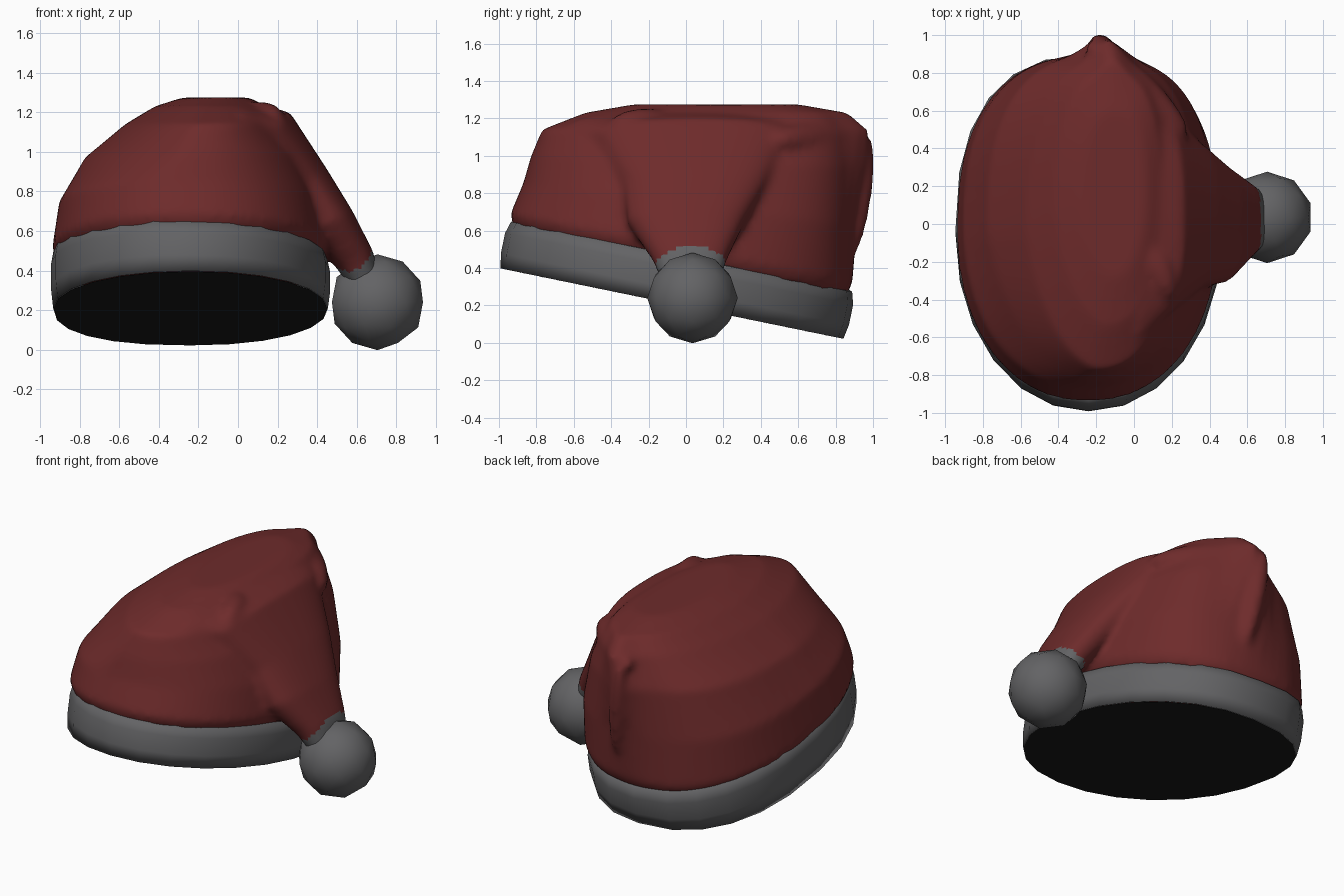
import bpy, bmesh, math
from mathutils import Vector, Matrix

if "Cube" in bpy.data.objects:
    bpy.data.objects.remove(bpy.data.objects["Cube"])


def material(name, rgb):
    m = bpy.data.materials.new(name)
    m.diffuse_color = (*rgb, 1)
    m.use_nodes = True
    m.node_tree.nodes["Principled BSDF"].inputs["Base Color"].default_value = m.diffuse_color
    return m


RED = material("dark red cloth", (0.155, 0.024, 0.024))
GREY = material("grey fur", (0.125, 0.125, 0.13))
BLACK = material("black lining", (0.012, 0.012, 0.012))
POM = Vector((0.705, 0.035, 0.24))


def loft(bm, rings, cap_start=True, cap_end=True, closed=False):
    """Skin a list of equally long point rings."""
    vs = [[bm.verts.new(p) for p in r] for r in rings]
    n = len(vs[0])
    pairs = list(zip(vs, vs[1:])) + ([(vs[-1], vs[0])] if closed else [])
    for a, b in pairs:
        for i in range(n):
            j = (i + 1) % n
            bm.faces.new((a[i], a[j], b[j], b[i]))
    if cap_start and not closed:
        bm.faces.new(vs[0][::-1])
    if cap_end and not closed:
        bm.faces.new(vs[-1])


def finish(bm, name, mats, smooth=True):
    bmesh.ops.recalc_face_normals(bm, faces=bm.faces)
    me = bpy.data.meshes.new(name)
    bm.to_mesh(me)
    bm.free()
    ob = bpy.data.objects.new(name, me)
    bpy.context.collection.objects.link(ob)
    for m in mats:
        me.materials.append(m)
    for p in me.polygons:
        p.use_smooth = smooth
    return ob


def spow(v, e):
    return math.copysign(abs(v) ** e, v)


# tilted frame of the opening: low at the back, high at the front
TILT = Matrix.Translation((-0.24, -0.075, 0.21)) @ Matrix.Rotation(math.radians(-11.6), 4, 'X')


def brim_ring(scale, h, n=24):
    out = []
    for i in range(n):
        a = 2 * math.pi * i / n
        c, s = math.cos(a), math.sin(a)
        hh = h * (1 + 0.2 * max(0, -c))
        e = 0.97 if s < 0 else 0.83 if c < 0 else 0.92
        out.append(TILT @ Vector((0.705 * scale * spow(c, e), 0.95 * scale * spow(s, e), hh)))
    return out


# fur brim
bm = bmesh.new()
loft(bm, [brim_ring(0.95, 0.01), brim_ring(0.985, 0), brim_ring(1.0, 0.08), brim_ring(1.0, 0.19),
          brim_ring(0.98, 0.255), brim_ring(0.94, 0.26)], closed=True)
finish(bm, "fur_brim", [GREY])

# dark flat lining that closes the opening
bm = bmesh.new()
bm.faces.new([bm.verts.new(p) for p in brim_ring(0.98, -0.001)][::-1])
lining = bpy.data.meshes.new("lining")
bm.to_mesh(lining)
bm.free()
lining.materials.append(BLACK)
bpy.context.collection.objects.link(bpy.data.objects.new("lining", lining))

# cloth crown: height, slope, left, right, front, back, back pinch
LEVELS = [
    (0.43, 0.20, -0.90, 0.42, -0.92, 0.86, 0.00),
    (0.50, 0.20, -0.94, 0.45, -0.94, 0.89, 0.00),
    (0.74, 0.13, -0.905, 0.41, -0.87, 0.89, 0.03),
    (0.97, 0.03, -0.775, 0.33, -0.83, 0.89, 0.10),
    (1.14, 0.00, -0.57, 0.22, -0.77, 0.86, 0.12),
    (1.23, 0.00, -0.42, 0.14, -0.54, 0.80, 0.07),
    (1.275, 0.00, -0.28, 0.06, -0.28, 0.60, 0.00),
]
bm = bmesh.new()
rings = []
for k, (z0, slope, left, right, front, back, pinch) in enumerate(LEVELS):
    ring = []
    for i in range(72):
        a = 2 * math.pi * i / 72
        c, s = math.cos(a), math.sin(a)
        # fuller at the back, flatter at the upper front left
        blend = min(1, abs(4 * c * s))
        e = 0.92
        if s > 0:
            e -= blend * ((0.20 if k > 1 else 0.10) if c > 0 else (0.08 if k < 4 else 0))
        elif c < 0 and k > 2:
            e += 0.20 * blend
        x = (left + right) / 2 + (right - left) / 2 * spow(c, e)
        y = (front + back) / 2 + (back - front) / 2 * spow(s, e)
        y += pinch * math.exp(-((a - 1.5) / 0.16) ** 2)
        ring.append((x, y, z0 - slope * y))
    rings.append(ring)
loft(bm, rings)

# folded-over tail: x, z, front y, back y, half thickness, outward angle
TAIL = [
    (-0.28, 1.11, -0.52, 0.86, 0.09, 90),
    (0.02, 1.13, -0.64, 0.76, 0.125, 85),
    (0.17, 1.07, -0.48, 0.56, 0.16, 55),
    (0.33, 0.84, -0.34, 0.43, 0.14, 31),
    (0.47, 0.64, -0.31, 0.31, 0.125, 31),
    (0.595, 0.45, -0.18, 0.22, 0.10, 31),
    (0.65, 0.33, -0.13, 0.18, 0.08, 31),
]
rings = []
for x, z, y0, y1, t, deg in TAIL:
    nx, nz = math.cos(math.radians(deg)), math.sin(math.radians(deg))
    ring = []
    for i in range(36):
        a = 2 * math.pi * i / 36
        d = t * spow(math.sin(a), 0.8)
        ring.append((x + nx * d, (y0 + y1) / 2 + (y1 - y0) / 2 * spow(math.cos(a), 0.85), z + nz * d))
    rings.append(ring)
loft(bm, rings)


# raised cloth folds
def fold(p, q, r):
    p, q = Vector(p), Vector(q)
    d = q - p
    m = (Matrix.Translation((p + q) / 2) @ d.to_track_quat('X', 'Z').to_matrix().to_4x4()
         @ Matrix.Diagonal((d.length / 2, r, r, 1)))
    bmesh.ops.create_icosphere(bm, subdivisions=3, radius=1, matrix=m)


fold((-0.20, -0.76, 1.08), (0.32, -0.28, 0.96), 0.08)
fold((-0.25, 0.96, 1.10), (0.28, 0.46, 1.08), 0.10)
fold((0.05, -0.05, 1.18), (0.20, -0.40, 1.17), 0.08)
fold((-0.20, 0.98, 1.10), (-0.12, 0.88, 0.45), 0.06)

crown = finish(bm, "cloth_crown", [RED, GREY])
bpy.context.view_layer.objects.active = crown
crown.select_set(True)
rm = crown.modifiers.new("fuse", 'REMESH')
rm.mode = 'VOXEL'
rm.voxel_size = 0.022
rm.use_smooth_shade = True
sm = crown.modifiers.new("soften", 'SMOOTH')
sm.factor = 0.5
sm.iterations = 7
for name in ("fuse", "soften"):
    bpy.ops.object.modifier_apply(modifier=name)
# fur collar where the tail meets the ball
for p in crown.data.polygons:
    p.material_index = 1 if (p.center - POM).length < 0.28 and p.center.x > 0.48 else 0
    p.use_smooth = True

# fur ball
bm = bmesh.new()
bmesh.ops.create_icosphere(bm, subdivisions=2, radius=0.242, matrix=Matrix.Translation(POM))
finish(bm, "fur_ball", [GREY])
